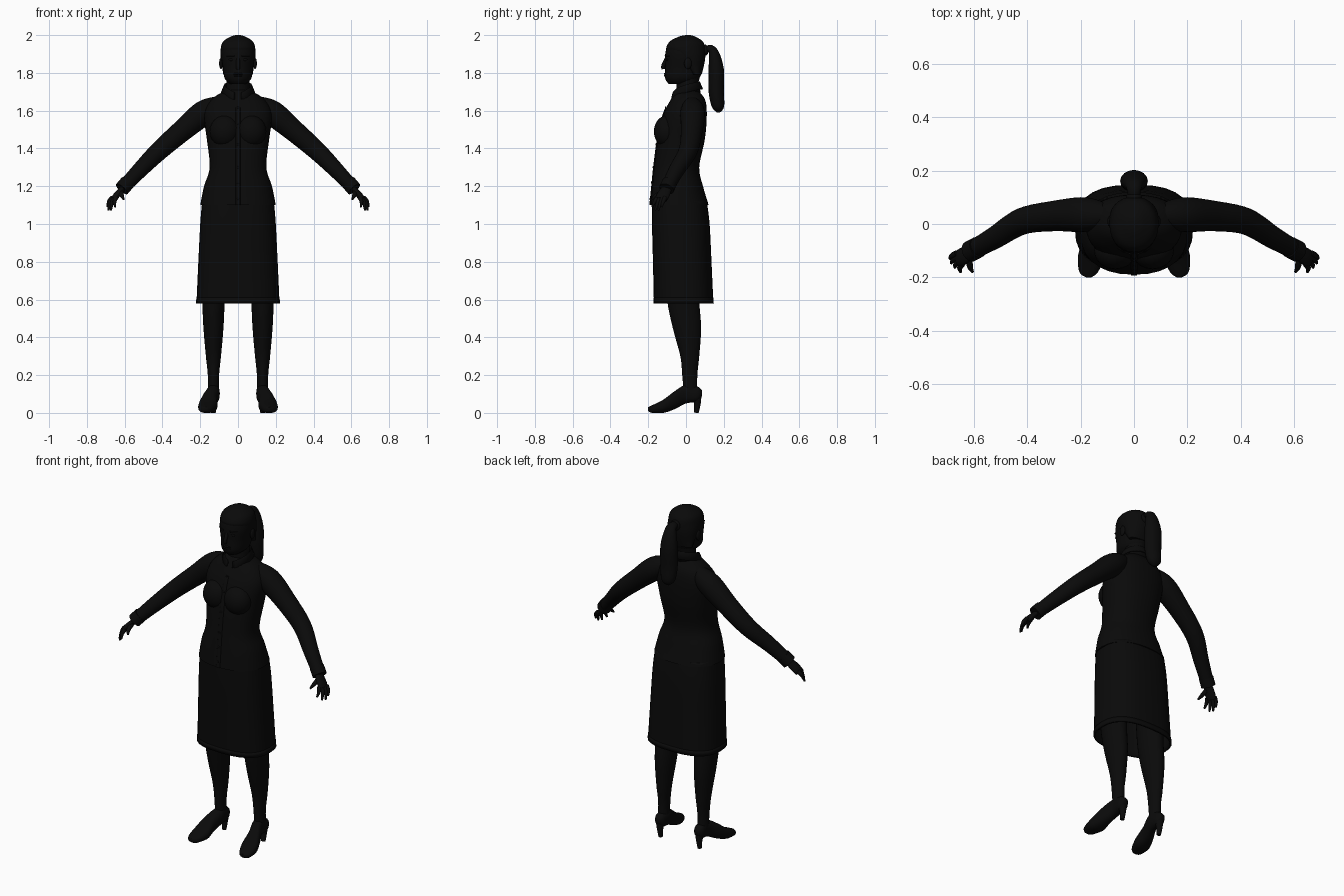
import bpy, bmesh, math
from mathutils import Vector

cube = bpy.data.objects.get("Cube")
if cube:
    bpy.data.objects.remove(cube)

black = bpy.data.materials.new("near_black")
black.use_nodes = True
shade = (.003, .003, .003, 1)
black.diffuse_color = shade
black.node_tree.nodes["Principled BSDF"].inputs["Base Color"].default_value = shade
parts = []


def finish(name, bm, mirror=False, thickness=0):
    bmesh.ops.recalc_face_normals(bm, faces=bm.faces)
    mesh = bpy.data.meshes.new(name)
    bm.to_mesh(mesh)
    bm.free()
    mesh.materials.append(black)
    part = bpy.data.objects.new(name, mesh)
    bpy.context.collection.objects.link(part)
    if thickness:
        part.modifiers.new("Solidify", "SOLIDIFY").thickness = thickness
    if mirror:
        part.modifiers.new("Mirror", "MIRROR")
    parts.append(part)


def smooth(rows, steps=5):
    """Fill in rows along a smooth spline through the given ones."""
    rows = [Vector(row) for row in rows]
    padded = [rows[0]] + rows + [rows[-1]]
    dense = []
    for before, start, end, after in zip(padded, rows, rows[1:], padded[3:]):
        for step in range(steps):
            t = step / steps
            tangent_in, tangent_out = (end - before) / 2, (after - start) / 2
            ease = t * t * (3 - 2 * t)
            dense.append(start.lerp(end, ease) + tangent_in * t * (1 - t) ** 2
                         - tangent_out * t * t * (1 - t))
    return dense + [rows[-1]]


def bridge(bm, rings, closed=True):
    for lower, upper in zip(rings, rings[1:]):
        count = len(lower)
        for i in range(count if closed else count - 1):
            j = (i + 1) % count
            bm.faces.new((lower[i], lower[j], upper[j], upper[i]))


def loft(name, frames, sides=28, power=2, caps=True, **options):
    """Skin superellipse rings, each given as centre and two half axes."""
    bm = bmesh.new()
    rings = []
    for centre, across, along in frames:
        ring = []
        for i in range(sides):
            angle = math.tau * i / sides
            c, s = math.cos(angle), math.sin(angle)
            point = centre + across * math.copysign(abs(c) ** (2 / power), c)
            point += along * math.copysign(abs(s) ** (2 / power), s)
            ring.append(bm.verts.new(point))
        rings.append(ring)
    bridge(bm, rings)
    if caps:
        bm.faces.new(rings[0])
        bm.faces.new(rings[-1])
    finish(name, bm, **options)


def stack(name, rows, x=0, **options):
    """Upright loft from rows of height, half width, front y and back y."""
    frames = [(Vector((x, (front + back) / 2, z)), Vector((width, 0, 0)),
               Vector((0, (back - front) / 2, 0))) for z, width, front, back in rows]
    loft(name, frames, **options)


def tube(name, path, side=(0, 1, 0), flat=1, sides=16, **options):
    """Loft along a path of x, y, z and radius, flattened across its side axis."""
    rows = smooth(path)
    points = [row.to_3d() for row in rows]
    frames = []
    for i, row in enumerate(rows):
        ahead = points[min(i + 1, len(points) - 1)]
        tangent = (ahead - points[max(i - 1, 0)]).normalized()
        across = Vector(side)
        across = (across - tangent * across.dot(tangent)).normalized()
        frames.append((points[i], across * row[3], tangent.cross(across) * row[3] * flat))
    loft(name, frames, sides=sides, **options)


def blob(name, centre, size, **options):
    bm = bmesh.new()
    bmesh.ops.create_uvsphere(bm, u_segments=20, v_segments=12, radius=1)
    for vert in bm.verts:
        vert.co = Vector(centre) + vert.co * Vector(size)
    finish(name, bm, **options)


# Head, neck and the hair that follows the skull behind the hairline
head = smooth([
    (1.74, .04, -.09, .03), (1.77, .07, -.11, .07), (1.83, .08, -.11, .09),
    (1.9, .09, -.11, .1), (1.96, .08, -.09, .09), (1.99, .04, -.04, .05), (2, .01, 0, .02)])
stack("head", head, power=2.1)
stack("neck", smooth([(1.64, .06, -.05, .06), (1.72, .06, -.05, .06), (1.8, .06, -.05, .08)]))
stack("hair_cap", [(z, width + .003, max(front - .002, 1.82 - z), back + .003)
                   for z, width, front, back in head if z > 1.79], power=2.1)

# Face
tube("nose", [(0, -.1, 1.88, .01), (0, -.12, 1.84, .01), (0, -.12, 1.82, .01)])
blob("eye", (.035, -.1, 1.87), (.015, .007, .007), mirror=True)
tube("eyebrow", [(.02, -.11, 1.89, .003), (.06, -.09, 1.89, .003)], mirror=True)
for z in (1.785, 1.795):
    blob("lip", (0, -.107, z), (.025, .01, .006))
blob("ear", (.09, .01, 1.85), (.01, .02, .03), mirror=True)

# Ponytail and its tie
blob("hair_tie", (0, .1, 1.92), (.03, .02, .03))
tube("ponytail", [(0, .09, 1.92, .02), (0, .14, 1.92, .03), (0, .16, 1.82, .05),
                  (0, .16, 1.7, .05), (0, .17, 1.62, .04), (0, .17, 1.59, .01)],
     side=(1, 0, 0), flat=.8)

# Blouse with front band and buttons
blouse = smooth([
    (1.1, .2, -.19, .12), (1.2, .18, -.18, .09), (1.3, .15, -.17, .07),
    (1.45, .165, -.15, .1), (1.58, .18, -.12, .11), (1.66, .14, -.08, .1),
    (1.71, .06, -.05, .06)])
stack("blouse", blouse, power=2.3)
blob("bust", (.07, -.1, 1.49), (.08, .07, .085), mirror=True)
front_line = [(z, front) for z, width, front, back in blouse if z < 1.62]
stack("front_band", [(z, .013, front - .004, front + .02) for z, front in front_line],
      power=4)
for z, front in front_line[2::4]:
    blob("button", (0, front - .004, z), (.006, .003, .006))

# Folded collar, open at the throat
bm = bmesh.new()
stand, fold, wing = [], [], []
for i in range(-14, 15):
    t = i / 14
    angle = t * math.radians(168)
    top = 1.755 - .06 * t * t
    drop = .04 + .035 * t ** 6
    for row, radius, z in ((stand, .07, top - .06), (fold, .073, top), (wing, .09, top - drop)):
        row.append(bm.verts.new((math.sin(angle) * radius, math.cos(angle) * radius, z)))
bridge(bm, (stand, fold, wing), closed=False)
finish("collar", bm, thickness=.006)

# Sleeves and cuffs
tube("sleeve", [(.09, .03, 1.64, .04), (.18, .035, 1.59, .065), (.3, .03, 1.49, .057),
                (.42, .01, 1.385, .05), (.52, -.05, 1.285, .042), (.61, -.1, 1.19, .035)],
     sides=24, mirror=True)
tube("cuff", [(.585, -.087, 1.22, .04), (.615, -.103, 1.185, .04)], sides=24, mirror=True)

# Hands: the fingers fan out from the index side to the little finger side
tube("palm", [(.6, -.095, 1.2, .025), (.64, -.12, 1.155, .034), (.66, -.13, 1.13, .03)],
     flat=.5, mirror=True)
index_knuckle, little_knuckle = Vector((.645, -.15, 1.14)), Vector((.665, -.11, 1.14))
index_tip, little_tip = Vector((.65, -.18, 1.09)), Vector((.69, -.13, 1.09))
for i, name in enumerate(("index", "middle", "ring", "little")):
    spread = i / 3
    reach = math.sin(math.pi * spread)
    knuckle = index_knuckle.lerp(little_knuckle, spread)
    tip = index_tip.lerp(little_tip, spread) + Vector((.01, 0, -.02)) * reach
    bend = (knuckle + tip) / 2 + Vector((.006, 0, .004))
    tube(name + "_finger", [(*knuckle, .012), (*bend, .01), (*tip, .005)], mirror=True)
tube("thumb", [(.62, -.12, 1.17, .014), (.615, -.16, 1.15, .011), (.605, -.18, 1.13, .005)],
     side=(1, 0, 0), mirror=True)

# Skirt, hollow below, with a hem band
skirt = smooth([(.58, .22, -.17, .145), (.8, .21, -.175, .135),
                (1, .2, -.18, .125), (1.12, .19, -.18, .11)])
stack("skirt", skirt, power=2.6, caps=False, thickness=.008)
stack("skirt_hem", [(z, width + .002, front - .002, back + .002)
                    for z, width, front, back in skirt[:2]],
      power=2.6, caps=False, thickness=.006)

# Legs
stack("leg", smooth([(.8, .07, -.11, .07), (.6, .06, -.1, .07), (.45, .053, -.07, .08),
                     (.3, .04, -.03, .07), (.2, .03, -.02, .06), (.09, .03, -.01, .06)]),
      x=.13, mirror=True)

# Heeled shoes from rows of y, centre x, half width, sole z and top z
shoe = smooth([(.085, .13, .015, .09, .12), (.06, .13, .03, .06, .14), (0, .13, .033, .05, .15),
               (-.06, .15, .04, .02, .115), (-.12, .16, .05, 0, .07),
               (-.18, .17, .035, 0, .04), (-.2, .17, .01, .01, .03)])
frames = []
for y, x, width, sole, top in shoe:
    sole = max(sole, 0)
    frames.append((Vector((x, y, (sole + top) / 2)), Vector((width, 0, 0)),
                   Vector((0, 0, (top - sole) / 2))))
loft("shoe", frames, power=2.4, mirror=True)
tube("shoe_heel", [(.13, .055, .1, .028), (.13, .06, .05, .018), (.13, .055, 0, .012)],
     mirror=True)

# Smooth shading that keeps hard edges sharp
bpy.ops.object.select_all(action="DESELECT")
for part in parts:
    part.select_set(True)
bpy.context.view_layer.objects.active = parts[0]
bpy.ops.object.shade_smooth_by_angle(angle=math.radians(60))
